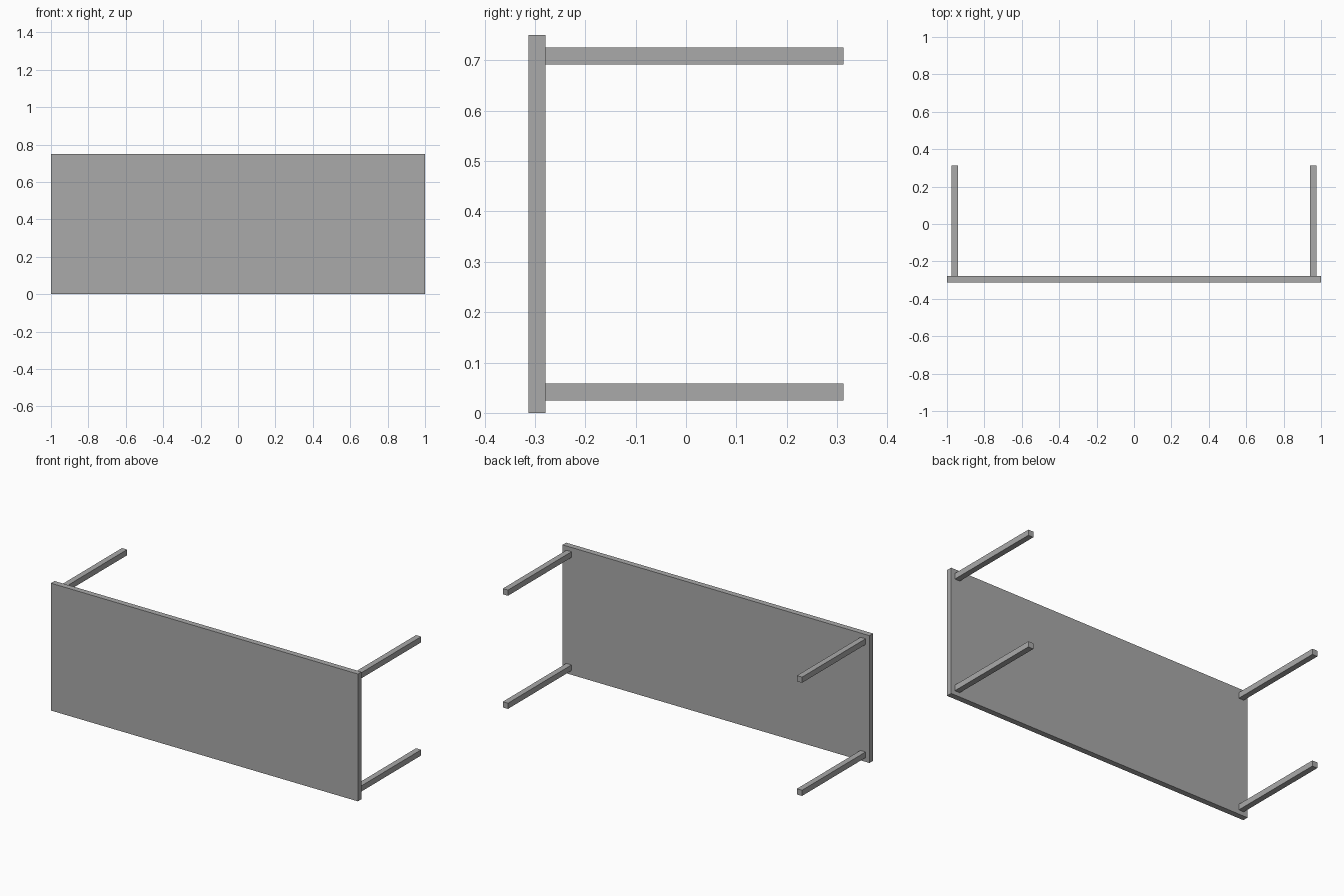
import bpy

if "Cube" in bpy.data.objects:
    bpy.data.objects.remove(bpy.data.objects["Cube"])

# Dimensions of a table lying on its long edge
LENGTH, HEIGHT, DEPTH = 2.0, 0.75, 0.625
THICK = 0.0335   # board thickness and leg width
INSET = 0.025    # gap between the legs and the board edges

grey = bpy.data.materials.new("plain grey")
grey.diffuse_color = (0.4, 0.4, 0.4, 1.0)
grey.use_nodes = True
grey.node_tree.nodes["Principled BSDF"].inputs["Base Color"].default_value = grey.diffuse_color


def box(name, center, size):
    bpy.ops.mesh.primitive_cube_add(size=1, location=center)
    obj = bpy.context.object
    obj.name = name
    obj.scale = size
    bpy.ops.object.transform_apply(location=False, rotation=False, scale=True)
    obj.data.materials.append(grey)
    return obj


# Tabletop, standing upright at the front
front = -DEPTH / 2
box("tabletop", (0, front + THICK / 2, HEIGHT / 2), (LENGTH, THICK, HEIGHT))

# Four square legs pointing backwards
leg_length = DEPTH - THICK
leg_y = front + THICK + leg_length / 2
leg_x = LENGTH / 2 - INSET - THICK / 2
leg_z = HEIGHT / 2 - INSET - THICK / 2
for sx, side in ((-1, "left"), (1, "right")):
    for sz, level in ((-1, "lower"), (1, "upper")):
        box(f"{level}_{side}_leg",
            (sx * leg_x, leg_y, HEIGHT / 2 + sz * leg_z),
            (THICK, leg_length, THICK))
